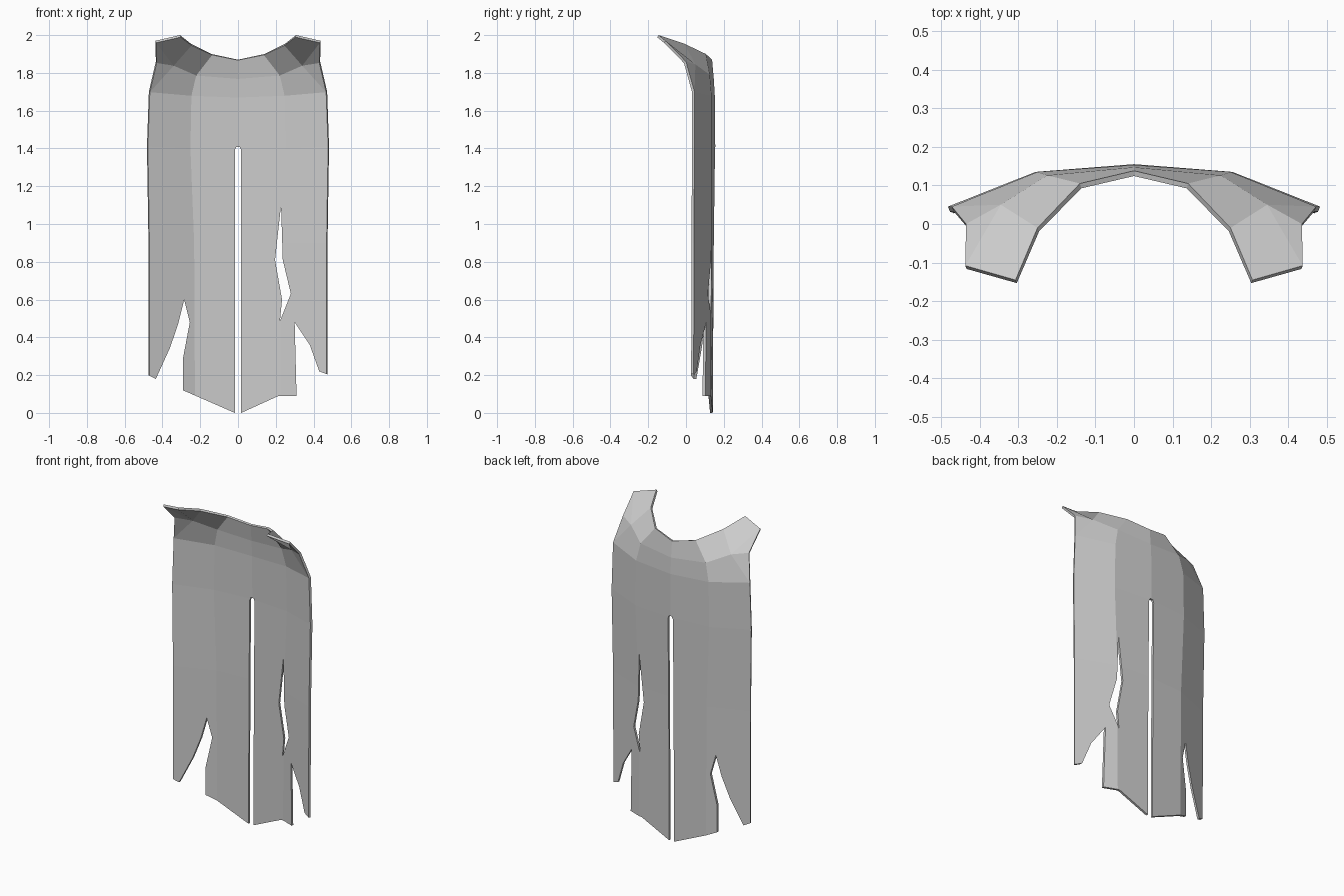
import bpy, bmesh

old = bpy.data.objects.get("Cube")
if old:
    bpy.data.objects.remove(old, do_unlink=True)


def link(name, bm):
    mesh = bpy.data.meshes.new(name)
    bm.to_mesh(mesh)
    bm.free()
    obj = bpy.data.objects.new(name, mesh)
    bpy.context.collection.objects.link(obj)
    return obj


def prism(bm, outline):
    """Extrude an (x, z) outline right through the cloth."""
    face = bm.faces.new([bm.verts.new((x, -0.5, z)) for x, z in outline])
    moved = bmesh.ops.extrude_face_region(bm, geom=[face])["geom"]
    bmesh.ops.translate(bm, vec=(0, 1, 0),
                        verts=[v for v in moved if isinstance(v, bmesh.types.BMVert)])


cloth = bpy.data.materials.new("grey cloth")
cloth.use_nodes = True
grey = (0.6, 0.6, 0.6, 1)
cloth.diffuse_color = grey
cloth.node_tree.nodes["Principled BSDF"].inputs["Base Color"].default_value = grey

# Left half of the cloth: rows from spine to outer edge, hem upwards
bm = bmesh.new()
rows = [
    [(0, 0.142, -0.1), (0.23, 0.132, -0.1), (0.472, 0.04, -0.1)],
    [(0, 0.148, 0.9), (0.235, 0.134, 0.9), (0.474, 0.042, 0.9)],
    [(0, 0.155, 1.4), (0.255, 0.135, 1.4), (0.482, 0.045, 1.41)],
    [(0, 0.153, 1.67), (0.25, 0.135, 1.68), (0.472, 0.045, 1.7)],
]
grid = [[bm.verts.new(p) for p in row] for row in rows]
for low, high in zip(grid, grid[1:]):
    for i in range(2):
        bm.faces.new((low[i], high[i], high[i + 1], low[i + 1]))

# Upper back, neckline and shoulder
mid = [bm.verts.new(p) for p in
       [(0, 0.147, 1.77), (0.225, 0.126, 1.79), (0.345, 0.05, 1.845), (0.435, 0.0, 1.86)]]
neck = [bm.verts.new(p) for p in
        [(0, 0.138, 1.87), (0.14, 0.105, 1.9), (0.25, -0.01, 1.955),
         (0.307, -0.145, 2.0), (0.437, -0.108, 1.97)]]
a, b, c = grid[-1]
for face in [(a, mid[0], mid[1], b), (b, mid[1], mid[2], c), (c, mid[2], mid[3]),
             (mid[0], neck[0], neck[1], mid[1]), (mid[1], neck[1], neck[2], mid[2]),
             (mid[2], neck[2], neck[3], neck[4]), (mid[2], neck[4], mid[3])]:
    bm.faces.new(face)
cloak = link("cloak", bm)
cloak.data.materials.append(cloth)

# Cutters: ragged hem with centre slit, and the long tear
bm = bmesh.new()
prism(bm, [(-0.6, -0.3), (-0.6, 0.205), (-0.475, 0.2), (-0.435, 0.18), (-0.36, 0.345),
           (-0.317, 0.47), (-0.285, 0.6), (-0.255, 0.48), (-0.29, 0.295), (-0.292, 0.12),
           (-0.017, 0), (-0.017, 1.39), (-0.01, 1.408), (0.01, 1.408), (0.017, 1.39),
           (0.017, 0), (0.215, 0.09), (0.31, 0.09), (0.3, 0.48), (0.38, 0.36),
           (0.43, 0.22), (0.475, 0.203), (0.6, 0.205), (0.6, -0.3)])
prism(bm, [(0.228, 1.1), (0.237, 0.81), (0.28, 0.63), (0.222, 0.485),
           (0.233, 0.6), (0.196, 0.81)])
bmesh.ops.recalc_face_normals(bm, faces=bm.faces)
cutter = link("tear_cutter", bm)
cutter.hide_render = True

# Mirror, thicken towards the front, then cut
mirror = cloak.modifiers.new("mirror", 'MIRROR')
mirror.merge_threshold = 0.001
thick = cloak.modifiers.new("thickness", 'SOLIDIFY')
thick.thickness = 0.014
thick.offset = -1
cut = cloak.modifiers.new("tears", 'BOOLEAN')
cut.operation = 'DIFFERENCE'
cut.solver = 'EXACT'
cut.object = cutter
bpy.context.view_layer.objects.active = cloak
for name in [m.name for m in cloak.modifiers]:
    bpy.ops.object.modifier_apply(modifier=name)
bpy.data.objects.remove(cutter, do_unlink=True)
